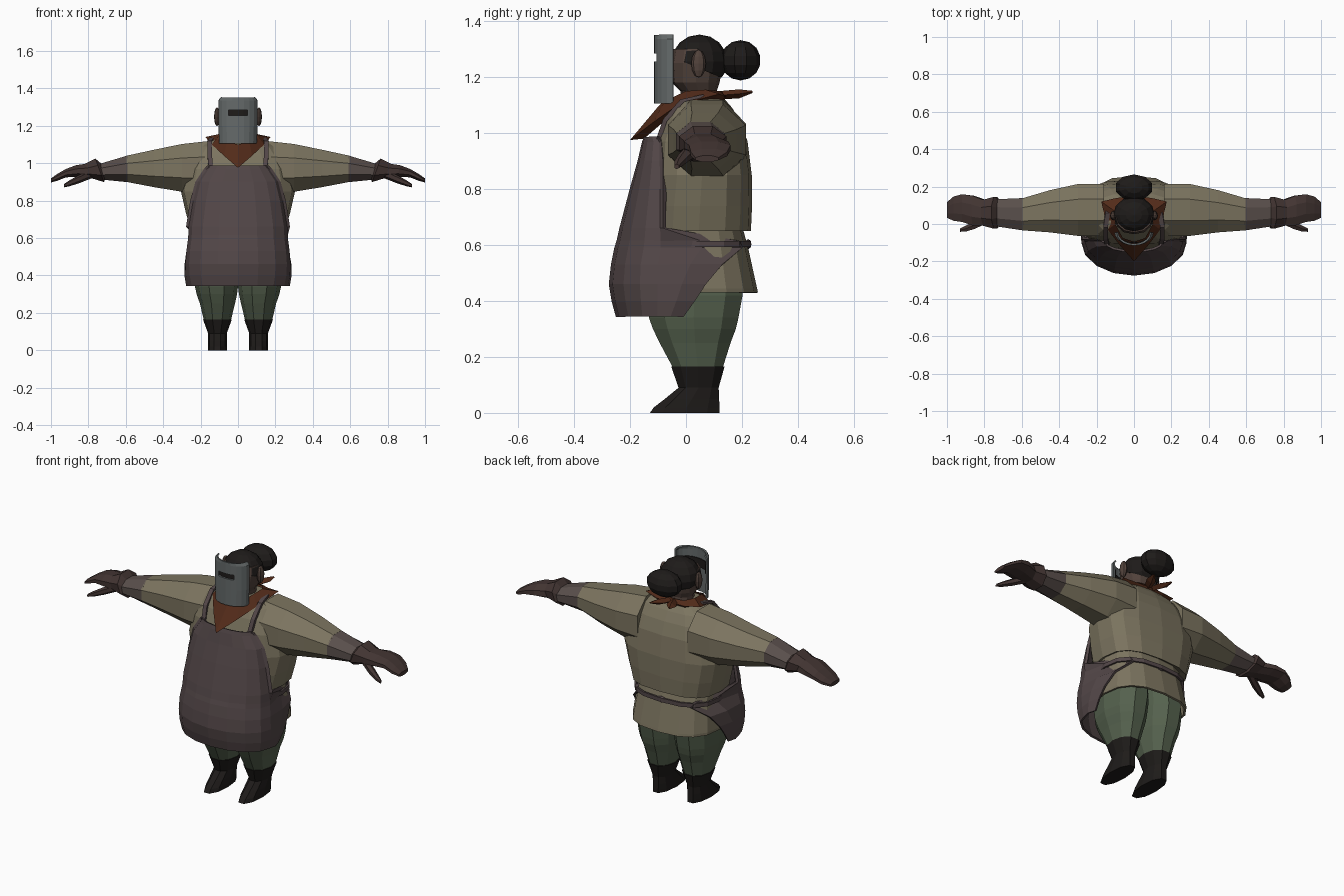
import bpy, bmesh
from math import sin, cos, pi, copysign
from mathutils import Vector

if "Cube" in bpy.data.objects:
    bpy.data.objects.remove(bpy.data.objects["Cube"])

def material(name, r, g, b):
    m = bpy.data.materials.new(name)
    m.diffuse_color = (r, g, b, 1)
    m.use_nodes = True
    m.node_tree.nodes["Principled BSDF"].inputs["Base Color"].default_value = m.diffuse_color
    return m

SHIRT = material("shirt_cloth", .20, .175, .115)
APRON = material("apron_leather", .085, .062, .064)
PANTS = material("trouser_cloth", .09, .12, .075)
BLACK = material("black_leather", .013, .011, .01)
GLOVE = material("glove_leather", .055, .035, .032)
CUFF = material("cuff_cloth", .10, .077, .07)
RED = material("neckerchief_cloth", .085, .024, .01)
SKIN = material("skin", .085, .056, .045)
STEEL = material("steel", .13, .145, .145)

def finish(name, bm, mat, mirror=False, thick=0, offset=0):
    bmesh.ops.recalc_face_normals(bm, faces=bm.faces)
    me = bpy.data.meshes.new(name)
    bm.to_mesh(me)
    bm.free()
    ob = bpy.data.objects.new(name, me)
    bpy.context.collection.objects.link(ob)
    me.materials.append(mat)
    if thick:
        s = ob.modifiers.new("thickness", 'SOLIDIFY')
        s.thickness, s.offset = thick, offset
    if mirror:
        ob.modifiers.new("mirror", 'MIRROR')
    return ob

def loft(name, rings, mat, closed=True, caps=True, **kw):
    bm = bmesh.new()
    vs = [[bm.verts.new(p) for p in r] for r in rings]
    n = len(rings[0])
    for a, b in zip(vs, vs[1:]):
        for i in range(n if closed else n - 1):
            j = (i + 1) % n
            bm.faces.new((a[i], a[j], b[j], b[i]))
    if closed and caps:
        bm.faces.new(vs[0])
        bm.faces.new(vs[-1])
    return finish(name, bm, mat, **kw)

def oval(n, p, turn=0):
    """Unit superellipse of n points."""
    out = []
    for i in range(n):
        a = 2 * pi * (i + turn) / n
        out.append([copysign(abs(f(a)) ** (2 / p), f(a)) for f in (cos, sin)])
    return out

def level(z, hx, y0, y1, cx=0, n=16, p=2.6):
    """Horizontal ring spanning y0..y1."""
    return [(cx + hx * u, (y0 + y1) / 2 + (y1 - y0) / 2 * v, z) for u, v in oval(n, p)]

def slice_x(x, yc, zc, hy, hz, n=8, lean=0):
    """Upright ring across an arm."""
    return [(x + lean * v, yc + hy * u, zc + hz * v) for u, v in oval(n, 2, .5)]

def ball(name, loc, size, mat, seg=10, rows=7, cut=None, **kw):
    bm = bmesh.new()
    bmesh.ops.create_uvsphere(bm, u_segments=seg, v_segments=rows, radius=1)
    for v in bm.verts:
        v.co = Vector([v.co[i] * size[i] + loc[i] for i in range(3)])
    if cut:
        bmesh.ops.bisect_plane(bm, geom=bm.verts[:] + bm.edges[:] + bm.faces[:],
                               plane_co=cut[0], plane_no=cut[1], clear_inner=True)
    return finish(name, bm, mat, **kw)

# Boots and trouser legs
loft("boot", [level(z, hx, a, b, .11, 10, 2.2) for z, hx, a, b in [
    (0, .05, -.135, .125), (.02, .05, -.12, .125), (.05, .05, -.08, .123),
    (.09, .05, -.03, .12), (.165, .077, -.057, .142)]], BLACK, mirror=True)
loft("trouser_leg", [level(z, hx, a, b, cx, 10, 2.2) for z, cx, hx, a, b in [
    (.16, .11, .072, -.05, .135), (.25, .11, .094, -.1, .165), (.3, .113, .108, -.125, .185),
    (.34, .115, .115, -.14, .195), (.42, .115, .12, -.15, .21), (.55, .11, .11, -.13, .2)]],
    PANTS, mirror=True)

# Shirt tail, upper shirt
loft("shirt_tail", [level(z, hx, a, b) for z, hx, a, b in [
    (.43, .25, -.17, .257), (.445, .252, -.17, .254), (.59, .235, -.15, .222), (.67, .23, -.13, .2)]],
    SHIRT, caps=False, thick=.012, offset=-1)
loft("shirt_body", [level(z, hx, a, b, p=2.8) for z, hx, a, b in [
    (.67, .22, -.12, .2), (.65, .255, -.14, .232), (.74, .28, -.135, .236), (.85, .305, -.12, .235),
    (.97, .28, -.11, .22), (1.04, .25, -.085, .195), (1.09, .21, -.055, .165),
    (1.13, .12, -.03, .13)]], SHIRT)

# Sleeves, cuffs, gloves
loft("sleeve", [slice_x(*s) for s in [
    (.16, .075, .975, .15, .155), (.3, .075, .975, .15, .138), (.45, .068, .972, .122, .108),
    (.595, .052, .97, .093, .076)]], SHIRT, mirror=True)
loft("cuff", [slice_x(*s) for s in [
    (.59, .052, .97, .094, .077), (.74, .06, .955, .078, .045)]], CUFF, mirror=True)
loft("glove", [slice_x(*s[:5], lean=s[5]) for s in [
    (.72, .06, .955, .07, .045, .01), (.74, .06, .962, .092, .068, .025),
    (.80, .06, .958, .075, .042, .02), (.86, .072, .957, .086, .034, .01),
    (.92, .085, .947, .08, .024, 0), (.965, .082, .925, .07, .02, 0),
    (1.0, .075, .908, .045, .012, 0)]], GLOVE, mirror=True)
loft("thumb", [slice_x(*s, n=6) for s in [
    (.78, .03, .945, .025, .025), (.85, -.005, .915, .024, .022), (.9, -.025, .893, .018, .016),
    (.93, -.033, .88, .01, .009)]], GLOVE, mirror=True)

# Apron: curved front with side flaps running back to the ties
def apron_row(z, w, front, side, end, wend):
    half = [(w * sin(a), side + (front - side) * cos(a)) for a in (0, .4, .8, 1.2, pi / 2)]
    half += [((w + wend) / 2 + .012, (side + end) / 2), (wend, end)]
    return [(-x, y, z) for x, y in half[:0:-1]] + [(x, y, z) for x, y in half]

loft("apron", [apron_row(*r) for r in [
    (.345, .26, -.245, -.1, -.01, .258), (.4, .272, -.26, -.1, .03, .265),
    (.46, .275, -.27, -.1, .07, .26), (.53, .27, -.262, -.1, .13, .24),
    (.59, .262, -.25, -.09, .2, .17), (.615, .26, -.242, -.09, .19, .18),
    (.66, .258, -.232, -.09, -.075, .262), (.8, .235, -.195, -.088, -.075, .24),
    (.9, .21, -.167, -.09, -.075, .21), (.965, .165, -.152, -.09, -.085, .168),
    (.985, .148, -.145, -.1, -.095, .148)]], APRON, closed=False, thick=.012)
loft("apron_tie", [level(z, .243, -.13, .228) for z in (.592, .615)], APRON,
     caps=False, thick=.01)
ball("tie_knot", (0, .222, .603), (.03, .012, .018), APRON, 6, 4)
loft("apron_strap", [[(x - .012, y, z), (x + .012, y, z), (x + .012, y + .014, z - .008),
                      (x - .012, y + .014, z - .008)] for x, y, z in [
    (.143, -.112, .96), (.152, -.082, 1.05), (.152, -.02, 1.12), (.14, .06, 1.138)]],
    APRON, mirror=True)

# Head, hair, bun, ears
loft("head", [level(z, hx, a, b, n=12, p=2.2) for z, hx, a, b in [
    (1.08, .07, -.01, .12), (1.15, .07, -.02, .11), (1.18, .088, -.05, .12),
    (1.25, .104, -.055, .132), (1.3, .098, -.045, .125)]], SKIN)
ball("hair", (0, .048, 1.255), (.112, .1, .097), BLACK, 12, 8,
     cut=((0, .045, 1.232), (0, .42, 1)), thick=.008, offset=-1)
ball("hair_bun", (0, .195, 1.26), (.105, .072, .072), BLACK, 10, 7)
ball("ear", (.112, .045, 1.248), (.016, .026, .05), SKIN, 8, 6, mirror=True)

# Welding mask with a viewing slot
def mask_row(z, w, back=-.045, front=-.11):
    return [(w * sin(a), back + (front - back) * cos(a), z)
            for a in [pi * (i / 10 - .5) for i in range(11)]]

mask = loft("welding_mask", [mask_row(z, w) for z, w in
            [(1.105, .096), (1.2, .1), (1.335, .1), (1.35, .088)]], STEEL,
            closed=False, thick=.01, offset=0)
bm = bmesh.new()
bmesh.ops.create_cube(bm, size=1)
for v in bm.verts:
    v.co = Vector((v.co.x * .1, v.co.y * .08 - .1, v.co.z * .028 + 1.27))
cutter = finish("slot_cutter", bm, STEEL)
cutter.hide_render = True
cutter.hide_set(True)
cut = mask.modifiers.new("slot", 'BOOLEAN')
cut.operation, cut.object = 'DIFFERENCE', cutter
loft("mask_lens", [mask_row(z, .09, -.045, -.1) for z in (1.245, 1.295)], BLACK,
     closed=False, thick=.004)

# Neckerchief and its tied ends
def both(half):
    return half + [(-x, y, z) for x, y, z in half[-2:0:-1]]

inner = both([(0, -.095, 1.1), (.06, -.075, 1.115), (.1, 0, 1.15), (.105, .07, 1.155),
              (.07, .12, 1.15), (0, .13, 1.15)])
outer = both([(0, -.2, .975), (.075, -.115, 1.04), (.14, -.03, 1.1), (.175, .12, 1.14),
              (.09, .14, 1.13), (0, .145, 1.13)])
under = both([(0, -.15, .98), (.07, -.08, 1.04), (.12, 0, 1.1), (.12, .1, 1.12),
              (.08, .13, 1.115), (0, .135, 1.115)])
loft("neckerchief", [inner, outer, under], RED, caps=False)
loft("neckerchief_end", [[(x - w, y, z), (x, y, z + h), (x + w, y, z), (x, y, z - h)]
     for x, y, z, w, h in [(.01, .12, 1.135, .02, .015), (.04, .19, 1.14, .03, .016),
                           (.06, .237, 1.147, .008, .004)]], RED, mirror=True)
